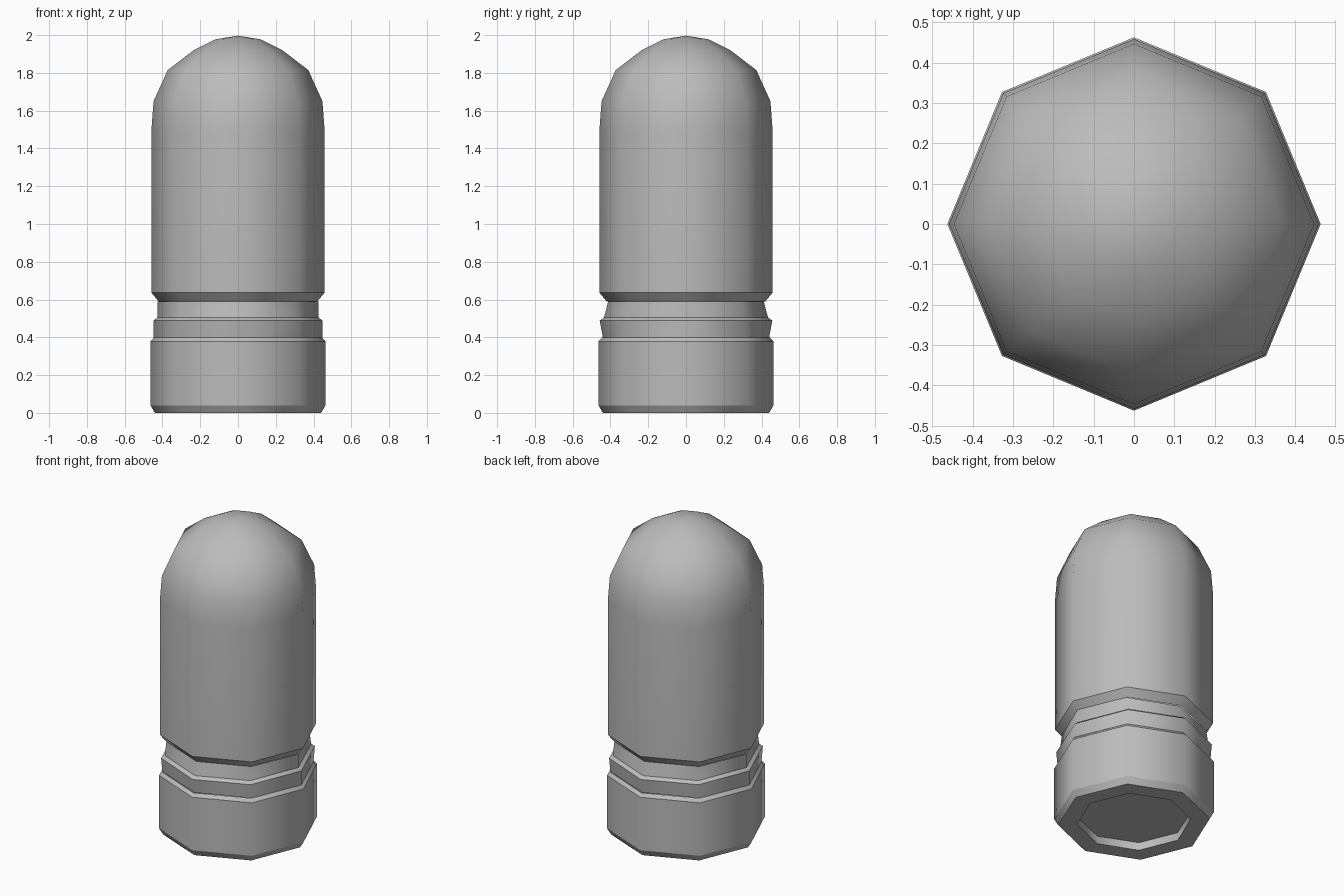
import bpy
import bmesh
from math import cos, sin, tau

SIDES = 8

cube = bpy.data.objects.get("Cube")
if cube:
    bpy.data.objects.remove(cube, do_unlink=True)

grey = bpy.data.materials.new("plain grey")
grey.use_nodes = True
grey.diffuse_color = (0.5, 0.5, 0.5, 1)
grey.node_tree.nodes["Principled BSDF"].inputs["Base Color"].default_value = (0.5, 0.5, 0.5, 1)


def lathe(name, rings, sharp=()):
    """Skin octagonal rings (z, x radius, y radius) from bottom to top; a zero radius closes to a point."""
    bm = bmesh.new()
    loops = []
    for z, rx, ry in rings:
        count = SIDES if rx else 1
        loops.append([bm.verts.new((rx * cos(tau * i / SIDES), ry * sin(tau * i / SIDES), z))
                      for i in range(count)])
    for low, high in zip(loops, loops[1:]):
        for i in range(SIDES):
            j = (i + 1) % SIDES
            if len(low) == 1:
                bm.faces.new((low[0], high[j], high[i]))
            elif len(high) == 1:
                bm.faces.new((low[i], low[j], high[0]))
            else:
                bm.faces.new((low[i], low[j], high[j], high[i]))
    for face in bm.faces:
        face.smooth = True
    # Crisp horizontal edges, soft vertical ones
    for k in sharp:
        for i in range(SIDES):
            bm.edges.get((loops[k][i], loops[k][(i + 1) % SIDES])).smooth = False
    mesh = bpy.data.meshes.new(name)
    bm.to_mesh(mesh)
    bm.free()
    mesh.materials.append(grey)
    obj = bpy.data.objects.new(name, mesh)
    bpy.context.collection.objects.link(obj)
    return obj


def circular(*pairs):
    return [(z, r, r) for z, r in pairs]


# Rim with chamfered foot and a shallow recess underneath
lathe("base_rim", circular((0.05, 0), (0.05, 0.33), (0, 0.33), (0, 0.44),
                           (0.04, 0.463), (0.378, 0.463), (0.399, 0.445)),
      sharp=(1, 2, 3, 4, 5))

# Waist with a raised band, slightly wider front to back at the step
lathe("grooved_waist", [(0.399, 0.447, 0.44), (0.489, 0.447, 0.457),
                        (0.505, 0.426, 0.434), (0.59, 0.426, 0.412)],
      sharp=(1, 2))

# Tall body with chamfered lower edge and rounded nose
lathe("body", circular((0.59, 0.42), (0.637, 0.459), (1.49, 0.459), (1.65, 0.447),
                       (1.815, 0.372), (1.92, 0.235), (1.978, 0.118), (1.997, 0)),
      sharp=(1,))
